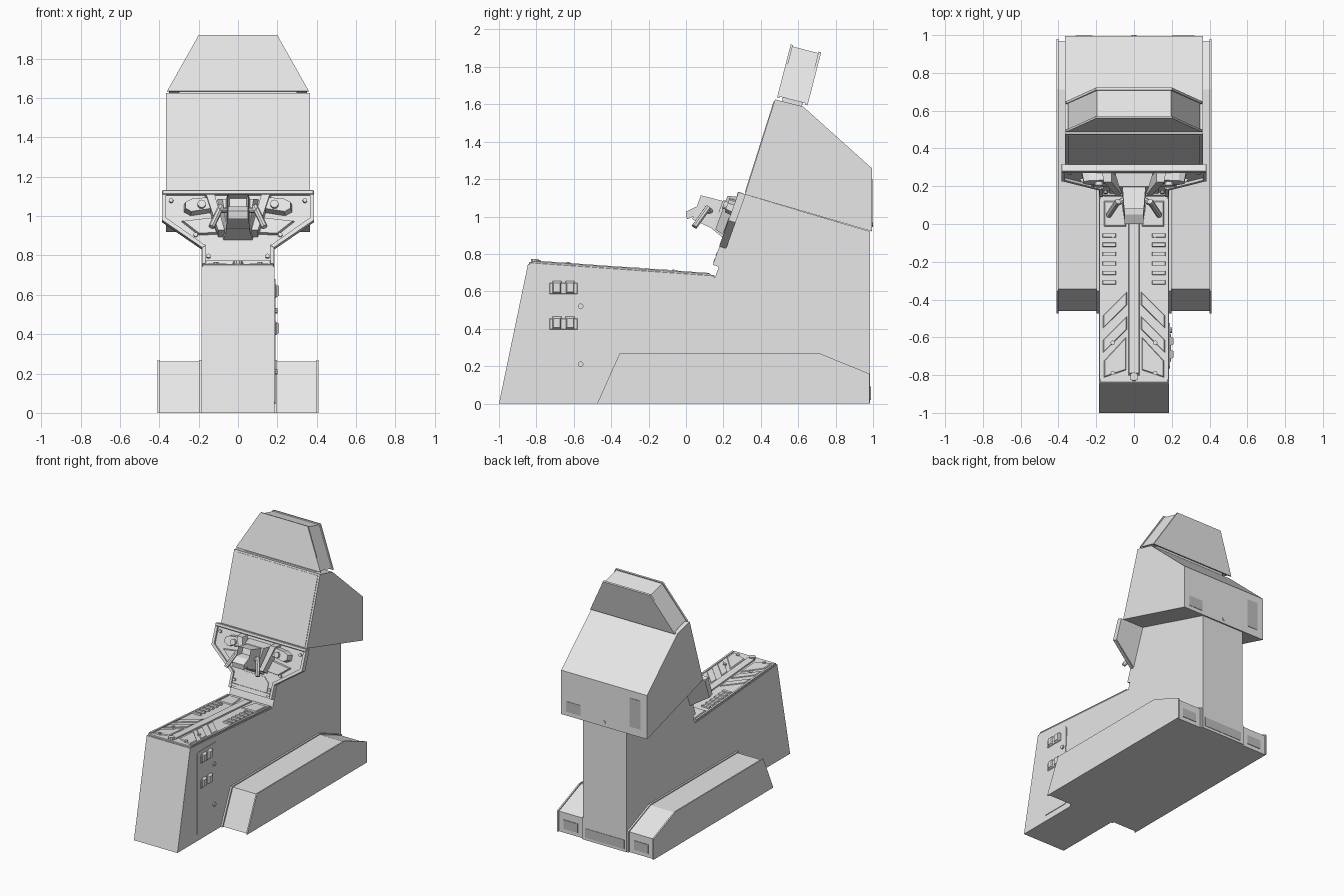
import bpy, bmesh, math
from mathutils import Matrix, Vector

if "Cube" in bpy.data.objects:
    bpy.data.objects.remove(bpy.data.objects["Cube"])


def material(name, v):
    m = bpy.data.materials.new(name)
    m.diffuse_color = (v, v, v, 1)
    m.use_nodes = True
    m.node_tree.nodes["Principled BSDF"].inputs["Base Color"].default_value = m.diffuse_color
    return m


GREY = material("light grey", 0.8)
PLATE = material("mid grey", 0.52)


def frame(origin, ydir, xdir=(1, 0, 0)):
    """Matrix whose local X/Y span a panel and whose local Z is its normal."""
    x, y = Vector(xdir).normalized(), Vector(ydir).normalized()
    m = Matrix((x, y, x.cross(y))).transposed().to_4x4()
    m.translation = origin
    return m


SIDE = frame((0, 0, 0), (0, 0, 1), (0, 1, 0))        # local (y, z), depth = x
BACK = frame((0, 0, 0), (0, 0, 1), (-1, 0, 0))       # local (-x, z), depth = y
PANEL = frame((0, 0.155, 0.674), (0, 0.16, 0.444))   # sloping control panel
DECK = frame((0, -0.845, 0.745), (0, 1.0, -0.071))   # top of the long seat
SIGN = frame((0, 0.487, 1.636), (0, 0.073, 0.284))   # tilted head sign


def finish(name, bm, mat, bevel=0):
    bmesh.ops.recalc_face_normals(bm, faces=bm.faces)
    me = bpy.data.meshes.new(name)
    bm.to_mesh(me)
    bm.free()
    me.materials.append(mat)
    ob = bpy.data.objects.new(name, me)
    bpy.context.collection.objects.link(ob)
    if bevel:
        b = ob.modifiers.new("bevel", 'BEVEL')
        b.width, b.segments = bevel, 1
    return ob


def prism(name, pts, d0, d1, m, mat=GREY, bevel=0, top=1.0):
    """Extrude an outline from depth d0 to d1; top scales the far end."""
    bm = bmesh.new()
    c = sum((Vector(p) for p in pts), Vector((0, 0))) / len(pts)
    lo = [bm.verts.new(m @ Vector((*p, d0))) for p in pts]
    hi = [bm.verts.new(m @ Vector((*(c + (Vector(p) - c) * top), d1))) for p in pts]
    bm.faces.new(lo)
    bm.faces.new(hi)
    n = len(pts)
    for i in range(n):
        bm.faces.new((lo[i], lo[(i + 1) % n], hi[(i + 1) % n], hi[i]))
    return finish(name, bm, mat, bevel)


def rect(x0, x1, y0, y1):
    return [(x0, y0), (x1, y0), (x1, y1), (x0, y1)]


def disc(x, y, r, n=10):
    return [(x + r * math.cos(2 * math.pi * i / n), y + r * math.sin(2 * math.pi * i / n)) for i in range(n)]


def both(pts):
    """Close a right-hand outline (x > 0) with its mirror image."""
    return pts + [(-x, y) for x, y in reversed(pts)]


def flip(pts, s):
    return [(x * s, y) for x, y in pts]


def bar(name, a, b, r, n=8):
    a, b = Vector(a), Vector(b)
    m = (b - a).to_track_quat('Z', 'Y').to_matrix().to_4x4()
    m.translation = a
    return prism(name, disc(0, 0, r, n), 0, (b - a).length, m)


# main cabinet body and monitor housing
prism("body", [(-1, 0), (-0.845, 0.745), (0.155, 0.674), (0.315, 1.118), (0.985, 0.92), (0.985, 0)],
      -0.185, 0.185, SIDE)
prism("monitor_housing", [(0.315, 1.118), (0.476, 1.626), (0.626, 1.588), (0.995, 1.257), (0.995, 0.92)],
      -0.365, 0.365, SIDE)
screen = frame((0, 0.315, 1.118), (0, 0.161, 0.508))
prism("screen", rect(-0.35, 0.35, 0.01, 0.52), 0, 0.004, screen)

# head sign: core with slightly larger front and back rims
trap = both([(0.35, 0.008), (0.195, 0.285)])
rim = both([(0.36, 0), (0.2, 0.293)])
prism("sign_core", trap, -0.155, -0.01, SIGN)
prism("sign_front", rim, -0.012, 0, SIGN)
prism("sign_back", rim, -0.168, -0.154, SIGN)
prism("sign_mount", rect(-0.3, 0.3, -0.02, 0.02), -0.14, -0.03, SIGN)

# foot platforms with side boards
for s, side in ((1, "right"), (-1, "left")):
    prism(side + "_foot_platform", [(-0.46, 0), (-0.345, 0.26), (0.712, 0.26), (0.97, 0.155), (0.97, 0)],
          s * 0.18, s * 0.402, SIDE)
    board = [(-0.475, 0), (-0.355, 0.268), (0.715, 0.268), (0.98, 0.16), (0.98, 0)]
    prism(side + "_outer_board", board, s * 0.4, s * 0.41, SIDE)
    prism(side + "_inner_board", board, s * 0.184, s * 0.198, SIDE)
    prism(side + "_foot_label", rect(-s * 0.3 - 0.06, -s * 0.3 + 0.06, 0.03, 0.1), 0.968, 0.974, BACK, PLATE)

# rear plates and lock
prism("rear_small_plate", rect(-0.32, -0.2, 0.95, 1.03), 0.993, 0.998, BACK, PLATE)
prism("rear_tall_plate", rect(0.22, 0.31, 0.98, 1.2), 0.993, 0.998, BACK, PLATE)
prism("rear_base_plate", rect(-0.165, 0.165, 0.02, 0.09), 0.983, 0.988, BACK, PLATE)
prism("rear_lock", disc(0, 0.955, 0.013), 0.99, 1.0, BACK)

# coin door on the right side
door = [(-0.765, 0.055), (-0.755, 0.045), (-0.54, 0.045), (-0.53, 0.055), (-0.53, 0.17),
        (-0.55, 0.24), (-0.525, 0.6), (-0.525, 0.665), (-0.535, 0.68), (-0.755, 0.68), (-0.765, 0.67)]
prism("coin_door", door, 0.184, 0.19, SIDE)
for z in (0.615, 0.425):
    prism("coin_plate", rect(-0.73, -0.58, z - 0.03, z + 0.03), 0.188, 0.196, SIDE, bevel=0.003)
    for y in (-0.69, -0.62):
        prism("coin_slot", rect(y - 0.025, y + 0.025, z - 0.03, z + 0.04), 0.19, 0.208, SIDE, top=0.7)
for z in (0.52, 0.21):
    prism("door_lock", disc(-0.563, z, 0.015), 0.188, 0.2, SIDE)

# seat deck with spine, chevrons, vent slats and bolts
prism("seat_deck", rect(-0.182, 0.182, 0.005, 1.0), -0.005, 0.012, DECK, bevel=0.004)
prism("seat_spine", rect(-0.028, 0.028, 0.04, 0.98), 0.01, 0.022, DECK, top=0.97)
prism("seat_buckle", disc(0, 0.035, 0.022), 0.01, 0.03, DECK)
for s, side in ((1, "right"), (-1, "left")):
    for i, v in enumerate((0.16, 0.29)):
        prism(side + "_chevron", flip([(0.035, v + 0.13), (0.165, v), (0.165, v + 0.07), (0.035, v + 0.2)], s),
              0.01, 0.018, DECK, top=0.9)
    prism(side + "_front_pad", flip([(0.04, 0.07), (0.16, 0.03), (0.16, 0.12), (0.04, 0.25)], s),
          0.01, 0.018, DECK, top=0.9)
    prism(side + "_edge_rail", flip(rect(0.168, 0.182, 0.02, 0.98), s), 0.01, 0.018, DECK)
    for i in range(6):
        v = 0.525 + i * 0.05
        prism(side + "_vent_slat", flip(rect(0.095, 0.168, v, v + 0.022), s), 0.01, 0.024, DECK, top=0.9)
    prism(side + "_knee_pad", flip([(0.04, 0.83), (0.16, 0.83), (0.16, 0.97), (0.06, 0.97)], s),
          0.01, 0.018, DECK, top=0.9)
    for v in (0.055, 0.215, 0.785):
        prism(side + "_seat_bolt", disc(s * 0.112, v, 0.012), 0.01, 0.026, DECK)

# control panel with raised rims
outline = [(0.183, 0.06), (0.183, 0.17), (0.385, 0.315), (0.385, 0.472)]
prism("control_panel", both(outline), -0.004, 0.022, PANEL)
prism("panel_top_rim", rect(-0.385, 0.385, 0.45, 0.474), 0.0, 0.04, PANEL, bevel=0.004)
prism("panel_lower_plate", both([(0.13, 0.07), (0.13, 0.16), (0.09, 0.2)]), 0.02, 0.028, PANEL)
prism("panel_hinge", rect(-0.17, 0.17, 0.075, 0.095), 0.02, 0.036, PANEL, top=0.95)
for s, side in ((1, "right"), (-1, "left")):
    prism(side + "_slope_rim", flip([(0.165, 0.175), (0.183, 0.165), (0.385, 0.312), (0.385, 0.34)], s),
          0.0, 0.036, PANEL)
    prism(side + "_side_rim", flip(rect(0.365, 0.385, 0.315, 0.472), s), 0.0, 0.036, PANEL)
    prism(side + "_neck_rim", flip(rect(0.165, 0.183, 0.06, 0.18), s), 0.0, 0.034, PANEL)
    # control wing with button housing
    prism(side + "_wing", flip([(0.12, 0.36), (0.15, 0.43), (0.24, 0.42), (0.275, 0.4), (0.275, 0.36),
                                (0.24, 0.34)], s), 0.02, 0.07, PANEL, top=0.85)
    prism(side + "_button", disc(s * 0.185, 0.382, 0.021, 12), 0.06, 0.09, PANEL)
    prism(side + "_lower_wing", flip([(0.1, 0.24), (0.2, 0.235), (0.29, 0.31), (0.13, 0.33)], s),
          0.02, 0.04, PANEL, top=0.88)
    prism(side + "_strut", flip([(0.06, 0.225), (0.1, 0.225), (0.17, 0.45), (0.12, 0.45)], s),
          0.02, 0.085, PANEL, top=0.85)
    for x, u in ((0.34, 0.42), (0.215, 0.235), (0.15, 0.12)):
        prism(side + "_panel_bolt", disc(s * x, u, 0.011), 0.02, 0.036, PANEL)
    # hand grip
    bar(side + "_grip", (s * 0.085, 0.12, 1.05), (s * 0.135, 0.045, 0.945), 0.016)
    bar(side + "_grip_arm", (s * 0.04, 0.14, 1.03), (s * 0.1, 0.1, 1.03), 0.014)

# steering pod: tapered block with a recessed front
prism("steering_base", both([(0.075, 0.21), (0.105, 0.43)]), 0.02, 0.1, PANEL, top=0.75)
pod = prism("steering_pod", both([(0.062, 0.24), (0.062, 0.4)]), 0.09, 0.22, PANEL, top=0.85)
bm = bmesh.new()
bm.from_mesh(pod.data)
n = Vector(PANEL.col[2][:3])
front = max(bm.faces, key=lambda f: f.calc_center_median().dot(n))
bmesh.ops.inset_individual(bm, faces=[front], thickness=0.012, depth=-0.05)
bm.to_mesh(pod.data)
bm.free()
prism("pod_visor", [(0.0, 1.025), (0.05, 1.05), (0.155, 1.05), (0.2, 1.02), (0.06, 1.01), (0.005, 0.985)],
      -0.05, 0.05, SIDE)
